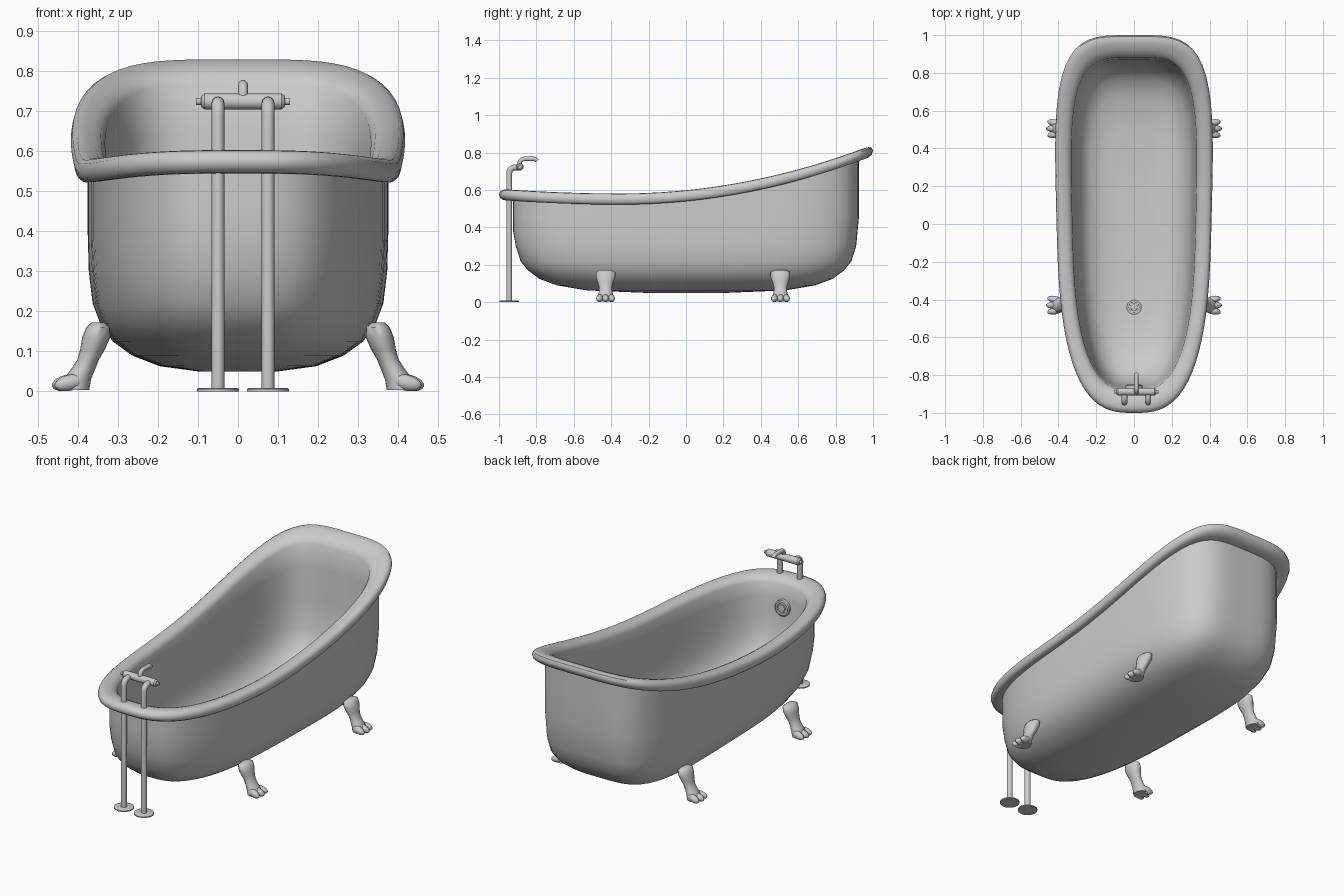
import bpy
import bmesh
from math import sin, cos, pi, radians
from mathutils import Matrix, Vector

if "Cube" in bpy.data.objects:
    bpy.data.objects.remove(bpy.data.objects["Cube"])

enamel = bpy.data.materials.new("light_grey_enamel")
enamel.use_nodes = True
GREY = (0.6, 0.6, 0.6, 1)
enamel.diffuse_color = GREY
enamel.node_tree.nodes["Principled BSDF"].inputs["Base Color"].default_value = GREY


def finish(ob, angle=40):
    ob.data.materials.clear()
    ob.data.materials.append(enamel)
    bpy.ops.object.select_all(action='DESELECT')
    ob.select_set(True)
    bpy.context.view_layer.objects.active = ob
    bpy.ops.object.shade_smooth_by_angle(angle=radians(angle))
    return ob


def from_bmesh(name, bm, angle=40):
    bmesh.ops.recalc_face_normals(bm, faces=bm.faces)
    me = bpy.data.meshes.new(name)
    bm.to_mesh(me)
    bm.free()
    ob = bpy.data.objects.new(name, me)
    bpy.context.collection.objects.link(ob)
    return finish(ob, angle)


def loft(bm, rings):
    """Skin closed rings of points and cap both ends."""
    rows = [[bm.verts.new(p) for p in ring] for ring in rings]
    n = len(rows[0])
    for a, b in zip(rows, rows[1:]):
        for i in range(n):
            j = (i + 1) % n
            bm.faces.new((a[i], a[j], b[j], b[i]))
    bm.faces.new(rows[0][::-1])
    bm.faces.new(rows[-1])


def tube(name, points, radius):
    cu = bpy.data.curves.new(name, 'CURVE')
    cu.dimensions = '3D'
    cu.bevel_depth = radius
    cu.bevel_resolution = 4
    cu.use_fill_caps = True
    sp = cu.splines.new('POLY')
    sp.points.add(len(points) - 1)
    for p, co in zip(sp.points, points):
        p.co = (*co, 1)
    ob = bpy.data.objects.new(name, cu)
    bpy.context.collection.objects.link(ob)
    bpy.ops.object.select_all(action='DESELECT')
    ob.select_set(True)
    bpy.context.view_layer.objects.active = ob
    bpy.ops.object.convert(target='MESH')
    return finish(bpy.context.object)


def turned(name, profile, matrix):
    """Turn (radius, height) pairs around the local z axis."""
    bm = bmesh.new()
    loft(bm, [[matrix @ Vector((r * cos(k * pi / 12), r * sin(k * pi / 12), h))
               for k in range(24)] for r, h in profile])
    return from_bmesh(name, bm, 30)


# Tub: egg-shaped plan and a rim that sweeps up toward the back
def rim_height(y):
    return 0.58 + (0.143 if y > -0.35 else 0.06) * (y + 0.35) ** 2


def plan(angle, sx, sy):
    c, s = cos(angle), sin(angle)
    n = 4 if s > 0 else 2.9
    r = (abs(c) ** n + abs(s) ** n) ** (-1 / n)
    return c * r * sx * (0.41 + 0.025 * s * r), s * r * sy


SEGMENTS = 96


def tub_ring(sx, sy, height):
    ring = []
    for k in range(SEGMENTS):
        x, y = plan(2 * pi * k / SEGMENTS, sx, sy)
        ring.append((x, y, height(y)))
    return ring


def level(z):
    return lambda y: z


def wall(f):
    return lambda y: 0.3 + (rim_height(y) - 0.36) * f


def lip(dz):
    return lambda y: rim_height(y) + dz


outer = [(.24, .22, .05), (.47, .53, .063), (.635, .69, .09), (.75, .785, .125),
         (.825, .845, .17), (.87, .885, .22), (.893, .91, .3)]
rolled_lip = [(.925, .94, -.057), (.965, .975, -.058), (.99, .993, -.048), (1, 1, -.03),
              (.99, .993, -.012), (.965, .975, -.002), (.92, .95, .001),
              (.86, .92, -.002), (.82, .897, -.01), (.795, .882, -.028)]
basin = [(.755, .85, .3), (.725, .82, .22), (.67, .77, .16),
         (.57, .67, .115), (.4, .5, .09), (.2, .2, .08)]

rings = [tub_ring(sx, sy, level(z)) for sx, sy, z in outer]
rings += [tub_ring(.9, .925, wall(f)) for f in (.35, .7, 1.02)]
rings += [tub_ring(sx, sy, lip(dz)) for sx, sy, dz in rolled_lip]
rings += [tub_ring(sx, sy, wall(f)) for sx, sy, f in ((.785, .872, .8), (.77, .862, .4))]
rings += [tub_ring(sx, sy, level(z)) for sx, sy, z in basin]
bm = bmesh.new()
loft(bm, rings)
from_bmesh("tub", bm, 50)

# Drain in the floor and overflow plate on the front wall
fitting = [(.045, -.015), (.045, .003), (.038, .007), (.028, .006),
           (.026, .001), (.02, .001), (.018, .006), (.008, .007)]
turned("drain", fitting, Matrix.Translation((0, -.44, .084)))
turned("overflow_plate", fitting,
       Matrix.Translation((0, -.858, .45)) @ Matrix.Rotation(-pi / 2, 4, 'X'))


# Clawed feet: tapering leg with three toes
LEG = [(.35, .172, .016, .03), (.349, .16, .03, .052), (.354, .135, .035, .052),
       (.363, .105, .031, .042), (.374, .08, .027, .035), (.387, .055, .03, .036),
       (.402, .03, .035, .042), (.407, .004, .036, .042)]


def foot(name, side, y0):
    bm = bmesh.new()
    loft(bm, [[(x + rx * cos(k * pi / 8), ry * sin(k * pi / 8), z)
               for k in range(16)] for x, z, rx, ry in LEG])
    for t in (-1, 0, 1):
        pose = (Matrix.Translation((.425 - .006 * abs(t), t * .03, .022))
                @ Matrix.Rotation(t * .2, 4, 'Z') @ Matrix.Rotation(.22, 4, 'Y')
                @ Matrix.Diagonal((.042, .019, .02, 1)))
        bmesh.ops.create_uvsphere(bm, u_segments=14, v_segments=8, radius=1, matrix=pose)
    for v in bm.verts:
        v.co = (side * v.co.x, v.co.y + y0, max(v.co.z, 0))
    from_bmesh(name, bm, 60)


for label, side in (("left", 1), ("right", -1)):
    foot("front_" + label + "_foot", side, -.43)
    foot("back_" + label + "_foot", side, .505)

# Floor-standing taps: two supply pipes, crossbar and spout
MID = .0125
BAR_Y, BAR_Z = -.888, .724
BEND = [k * pi / 12 for k in range(7)]
for label, x in (("left", MID + .0625), ("right", MID - .0625)):
    elbow = [(x, -.915 - .03 * cos(a), .69 + .03 * sin(a)) for a in BEND]
    tube(label + "_supply_pipe", [(x, -.945, .002)] + elbow + [(x, BAR_Y, .72)], .016)
    turned(label + "_pipe_base", [(.052, 0), (.052, .006), (.046, .009), (.016, .009)],
           Matrix.Translation((x, -.945, 0)))

crossbar = [(.009, -.117), (.009, -.105), (.014, -.104), (.02, -.096),
            (.02, .096), (.014, .104), (.009, .105), (.009, .117)]
turned("crossbar", crossbar,
       Matrix.Translation((MID, BAR_Y, BAR_Z)) @ Matrix.Rotation(pi / 2, 4, 'Y'))

rise = [(MID, -.865 - .025 * cos(a), .741 + .025 * sin(a)) for a in BEND]
tip = [(MID, -.815 + .022 * sin(a), .744 + .022 * cos(a)) for a in BEND[:5]]
tube("spout", [(MID, BAR_Y, BAR_Z)] + rise + tip, .012)
